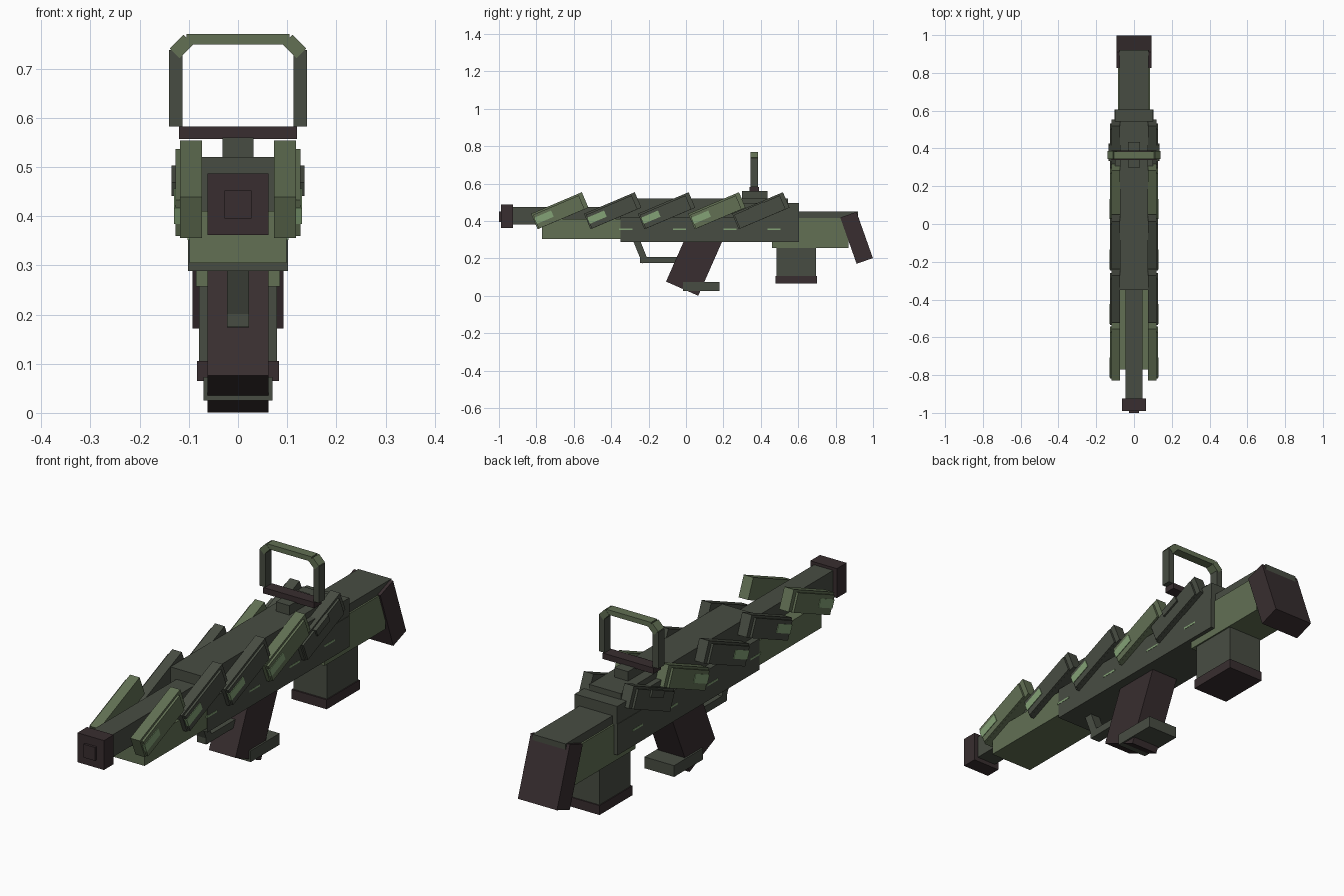
import bpy
import math
from mathutils import Matrix

cube = bpy.data.objects.get("Cube")
if cube:
    bpy.data.objects.remove(cube, do_unlink=True)


def material(name, r, g, b):
    m = bpy.data.materials.new(name)
    m.use_nodes = True
    m.diffuse_color = (r, g, b, 1)
    m.node_tree.nodes["Principled BSDF"].inputs["Base Color"].default_value = (r, g, b, 1)
    return m


olive = material("olive_green", 0.122, 0.162, 0.088)
dark = material("dark_green_grey", 0.064, 0.073, 0.055)
brown = material("dark_brown", 0.040, 0.027, 0.029)
bright = material("bright_green", 0.23, 0.36, 0.18)


def box(name, mat, center, size, tilt=0, roll=0):
    """Box turned about x by tilt and about y by roll, in degrees."""
    bpy.ops.mesh.primitive_cube_add(size=1)
    ob = bpy.context.object
    ob.name = name
    turn = Matrix.Rotation(math.radians(tilt), 4, "X") @ Matrix.Rotation(math.radians(roll), 4, "Y")
    ob.data.transform(Matrix.Translation(center) @ turn @ Matrix.Diagonal((*size, 1)))
    ob.data.materials.append(mat)
    return ob


def block(name, mat, half_width, y, z):
    """Upright box centred on x, given its y and z ranges."""
    return box(name, mat, (0, sum(y) / 2, sum(z) / 2),
               (2 * half_width, y[1] - y[0], z[1] - z[0]))


# Barrel and muzzle
block("barrel", dark, 0.045, (-0.93, -0.3), (0.38, 0.475))
block("muzzle", brown, 0.0625, (-0.99, -0.925), (0.362, 0.487))
block("muzzle_cap", brown, 0.027, (-1.0, -0.98), (0.395, 0.452))

# Body
block("handguard", olive, 0.099, (-0.77, -0.3), (0.305, 0.41))
block("receiver", dark, 0.102, (-0.35, 0.605), (0.288, 0.42))
block("receiver_rear", dark, 0.1, (0.3, 0.605), (0.4, 0.495))
block("receiver_top", dark, 0.075, (-0.35, 0.545), (0.4, 0.52))

# Stock and butt
block("stock_top", dark, 0.078, (0.59, 0.92), (0.41, 0.45))
block("stock", olive, 0.085, (0.46, 0.87), (0.257, 0.415))
box("butt_pad", brown, (0, 0.912, 0.31), (0.184, 0.092, 0.262), tilt=19.5)

# Magazine
block("magazine", dark, 0.079, (0.485, 0.695), (0.1, 0.27))
block("magazine_base", brown, 0.083, (0.478, 0.7), (0.065, 0.105))

# Grip and trigger guard
box("grip", brown, (0, 0.052, 0.203), (0.125, 0.188, 0.36), tilt=-23.8)
block("grip_foot", dark, 0.07, (-0.015, 0.18), (0.025, 0.073))
block("trigger_guard", dark, 0.022, (-0.245, -0.03), (0.175, 0.207))
box("trigger_guard_strut", dark, (0, -0.244, 0.245), (0.044, 0.035, 0.14), tilt=22)

# Sight frame
block("sight_mount", dark, 0.032, (0.3, 0.435), (0.5, 0.56))
block("sight_base", brown, 0.12, (0.34, 0.39), (0.557, 0.582))
block("sight_top", olive, 0.105, (0.345, 0.385), (0.749, 0.77))

# Overlapping side plates: position along y and colour
plates = [(-0.675, olive), (-0.392, dark), (-0.104, dark), (0.165, olive), (0.4, dark)]
for side, word in ((1, "left"), (-1, "right")):
    box(f"sight_post_{word}", dark, (side * 0.1265, 0.365, 0.66), (0.027, 0.04, 0.155))
    box(f"sight_corner_{word}", olive, (side * 0.115, 0.365, 0.745), (0.04, 0.042, 0.028),
        roll=side * 45)
    for i, (y, mat) in enumerate(plates, 1):
        box(f"plate_{word}_{i}", mat, (side * 0.0955, y, 0.455), (0.045, 0.295, 0.09), tilt=23)
        box(f"plate_cover_{word}_{i}", mat, (side * 0.12, y - 0.005, 0.448),
            (0.015, 0.265, 0.08), tilt=23)
        if i < 5:
            box(f"plate_light_{word}_{i}", bright, (side * 0.122, y - 0.085, 0.42),
                (0.016, 0.1, 0.036), tilt=23)
        # Thin light strip low on the receiver
        if i > 1:
            box(f"receiver_strip_{word}_{i}", bright, (side * 0.1005, y + 0.07, 0.355),
                (0.005, 0.07, 0.008))
    box(f"rear_latch_{word}", dark, (side * 0.125, 0.38, 0.472), (0.02, 0.09, 0.03), tilt=23)
